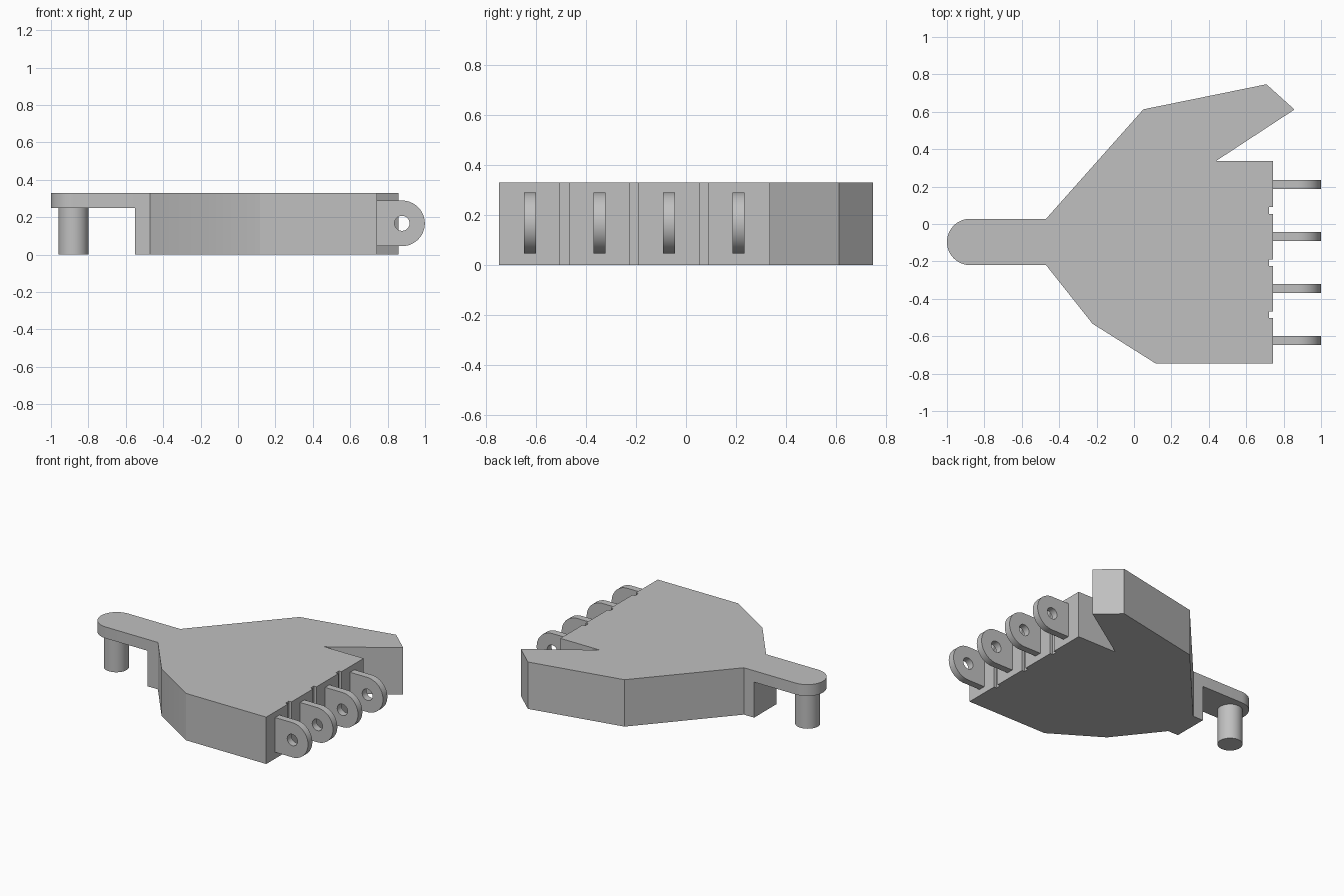
import bpy, bmesh, math

cube = bpy.data.objects.get("Cube")
if cube:
    bpy.data.objects.remove(cube, do_unlink=True)

grey = bpy.data.materials.new("plain_grey")
grey.use_nodes = True
colour = (0.53, 0.53, 0.53, 1)
grey.diffuse_color = colour
grey.node_tree.nodes["Principled BSDF"].inputs["Base Color"].default_value = colour

parts = []


def finish(name, bm):
    bmesh.ops.recalc_face_normals(bm, faces=bm.faces)
    mesh = bpy.data.meshes.new(name)
    bm.to_mesh(mesh)
    bm.free()
    mesh.materials.append(grey)
    obj = bpy.data.objects.new(name, mesh)
    bpy.context.collection.objects.link(obj)
    parts.append(obj)
    return obj


def prism(name, outline, z0, z1):
    """Extrude a flat outline between two heights."""
    bm = bmesh.new()
    face = bm.faces.new([bm.verts.new((x, y, z0)) for x, y in outline])
    ext = bmesh.ops.extrude_face_region(bm, geom=[face], use_keep_orig=True)
    top = [g for g in ext["geom"] if isinstance(g, bmesh.types.BMVert)]
    bmesh.ops.translate(bm, verts=top, vec=(0, 0, z1 - z0))
    return finish(name, bm)


def arc(cx, cy, r, start, end, steps):
    angles = [start + (end - start) * i / steps for i in range(steps + 1)]
    return [(cx + r * math.cos(a), cy + r * math.sin(a)) for a in angles]


height = 0.33
edge = 0.743          # right-hand face that carries the lugs
arm_y, arm_r = -0.096, 0.124
low, high = arm_y - arm_r, arm_y + arm_r

# Body plate, with shallow grooves between the lugs
outline = [(-0.55, high), (-0.47, high), (0.05, 0.613), (0.708, 0.747),
           (0.858, 0.612), (0.437, 0.336), (edge, 0.336)]
for y in (0.072, -0.207, -0.485):
    outline += [(edge, y + 0.018), (edge - 0.02, y + 0.018),
                (edge - 0.02, y - 0.018), (edge, y - 0.018)]
outline += [(edge, -0.747), (0.118, -0.747), (-0.222, -0.533), (-0.47, low), (-0.55, low)]
prism("body", outline, 0, height)

# Thin rounded arm and the peg hanging below it
cap = arc(-0.876, arm_y, arm_r, math.pi / 2, 3 * math.pi / 2, 24)
prism("arm", [(-0.55, high)] + cap + [(-0.55, low)], 0.25, height)
prism("peg", arc(-0.88, arm_y, 0.08, 0, 2 * math.pi, 40)[:-1], 0, 0.25)


def lug(name, y):
    """Tab with a round end and a round hole through it."""
    n, cx, cz, r, hole, half = 48, 0.877, 0.167, 0.122, 0.04, 0.024
    root = cx - edge + 0.001
    bm = bmesh.new()
    rings = []
    for side in (-half, half):
        outer, inner = [], []
        for i in range(n):
            a = 2 * math.pi * i / n
            c, s = math.cos(a), math.sin(a)
            if i <= n // 4 or i >= 3 * n // 4:
                px, pz = r * c, r * s
            else:
                k = 1 / max(abs(c), abs(s))
                px, pz = root * c * k, r * s * k
            outer.append(bm.verts.new((cx + px, y + side, cz + pz)))
            inner.append(bm.verts.new((cx + hole * c, y + side, cz + hole * s)))
        rings.append((outer, inner))
    (o1, i1), (o2, i2) = rings
    for a, b in ((o1, i1), (o2, i2), (o1, o2), (i1, i2)):
        for i in range(n):
            j = (i + 1) % n
            bm.faces.new((a[i], a[j], b[j], b[i]))
    finish(name, bm)


for k in range(4):
    lug(f"lug_{k + 1}", 0.21 - 0.278 * k)

# Smooth the rounded sides, keep the corners crisp
bpy.ops.object.select_all(action="DESELECT")
for obj in parts:
    obj.select_set(True)
bpy.context.view_layer.objects.active = parts[0]
bpy.ops.object.shade_smooth_by_angle(angle=math.radians(30))
